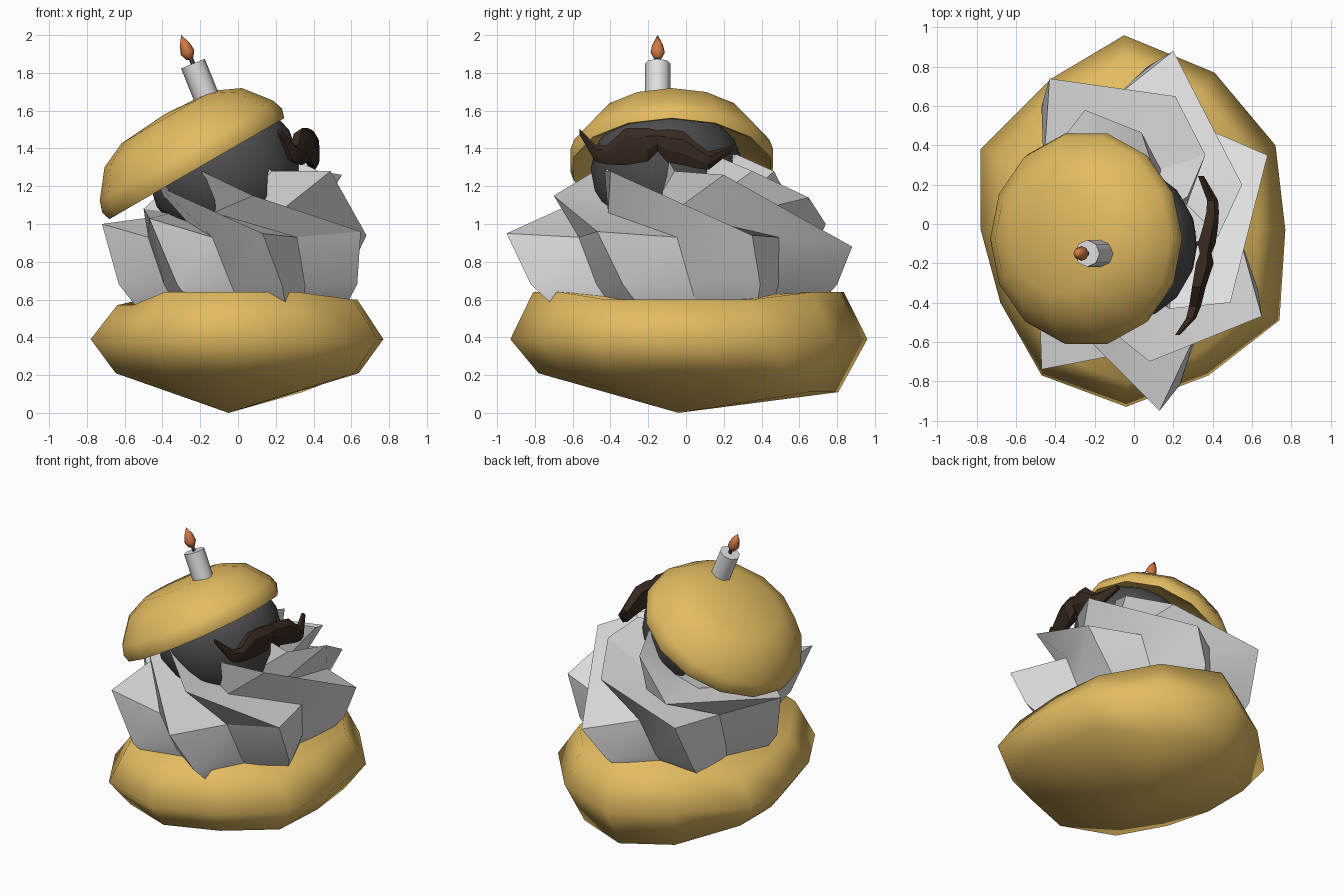
import bpy, bmesh, math
from mathutils import Vector, Matrix

if "Cube" in bpy.data.objects:
    bpy.data.objects.remove(bpy.data.objects["Cube"], do_unlink=True)


def material(name, rgb):
    m = bpy.data.materials.new(name)
    m.use_nodes = True
    m.diffuse_color = (*rgb, 1)
    m.node_tree.nodes["Principled BSDF"].inputs["Base Color"].default_value = (*rgb, 1)
    return m


gold = material("golden bread", (0.77, 0.5, 0.12))
white = material("white cream", (0.74, 0.74, 0.74))
grey = material("dark grey", (0.075, 0.075, 0.078))
brown = material("dark brown", (0.038, 0.022, 0.014))
orange = material("flame orange", (0.64, 0.19, 0.06))


def loft(name, rings, mat, start=None, end=None, angle=35, matrix=None):
    """Skin equal-length closed rings; ends close to a point or a flat face."""
    bm = bmesh.new()
    rows = [[bm.verts.new(p) for p in ring] for ring in rings]
    n = len(rows[0])
    for a, b in zip(rows, rows[1:]):
        for i in range(n):
            j = (i + 1) % n
            bm.faces.new((a[i], a[j], b[j], b[i]))
    for row, pole in ((rows[0], start), (rows[-1], end)):
        if pole is None:
            bm.faces.new(row)
        else:
            tip = bm.verts.new(pole)
            for i in range(n):
                bm.faces.new((row[i], row[(i + 1) % n], tip))
    bmesh.ops.recalc_face_normals(bm, faces=bm.faces)
    if matrix:
        bm.transform(matrix)
    mesh = bpy.data.meshes.new(name)
    bm.to_mesh(mesh)
    bm.free()
    obj = bpy.data.objects.new(name, mesh)
    bpy.context.collection.objects.link(obj)
    mesh.materials.append(mat)
    bpy.ops.object.select_all(action="DESELECT")
    obj.select_set(True)
    bpy.context.view_layer.objects.active = obj
    bpy.ops.object.shade_smooth_by_angle(angle=math.radians(angle))
    return obj


def circle(r, z, n):
    return [(r * math.cos(t), r * math.sin(t), z)
            for t in (2 * math.pi * i / n for i in range(n))]


def tilted(origin, degrees):
    return Matrix.Translation(origin) @ Matrix.Rotation(math.radians(degrees), 4, "Y")


# Lower bun: one uneven outline, scaled into lower, widest and upper rings
outline = [(-.05, .96), (.41, .77), (.72, .4), (.77, -.03), (.74, -.49), (.38, -.77),
           (-.04, -.93), (-.47, -.77), (-.68, -.4), (-.78, -.03), (-.78, .38), (-.42, .74)]
lower = [(x * .83, y * .84, .11 if y > .6 else .21) for x, y in outline]
widest = [(x, y, .39) for x, y in outline]
upper = [(x * .82, y * .87, .57 if x < -.6 else .6 if x > .6 else .64) for x, y in outline]
loft("lower_bun", [lower, widest, upper], gold, (-.05, -.04, 0), (0, 0, .6), 85)

# Whipped cream: twisted star with seven ridges
mid_tips = [(.13, -.95, .95), (.65, -.47, .96), (.68, .35, .94), (.2, .88, .88),
            (-.43, .74, 1.0), (-.72, -.03, 1.0), (-.47, -.74, 1.03)]
top_tips = [(-.42, -.4, 1.2), (.08, -.7, 1.15), (.49, -.4, 1.28), (.55, .2, 1.26),
            (.21, .65, 1.14), (-.25, .58, 1.06), (-.5, .12, 1.08)]


def star(tips, valley, valley_z):
    ring = []
    for i, tip in enumerate(tips):
        nxt = tips[(i + 1) % len(tips)]
        ring.append(tip)
        ring.append(((tip[0] + nxt[0]) / 2 * valley, (tip[1] + nxt[1]) / 2 * valley, valley_z))
    return ring


def turned(tips, degrees, scale, z):
    rot = Matrix.Rotation(math.radians(degrees), 3, "Z")
    out = []
    for x, y, _ in tips:
        p = rot @ Vector((x, y, 0)) * scale
        out.append((p.x, p.y, z))
    return out


loft("whipped_cream", [star(turned(mid_tips, 12, .78, .57), .85, .58),
                       star(turned(mid_tips, 8, .89, .68), .82, .68),
                       star(mid_tips, .8, .93),
                       star(top_tips, .75, 1.06),
                       star(turned(top_tips, -28, .74, 1.28), .68, 1.1),
                       star(turned(top_tips, -45, .45, 1.37), .6, 1.15)],
     white, (0, 0, .56), (-.05, -.05, 1.28), 30)

# Round head, flattened on top so that it sits inside the cap
head_profile = [(math.sin(a), -math.cos(a)) for a in (math.pi * i / 10 for i in range(1, 10))]
loft("head", [circle(.405 * r, h * (.405 if h < 0 else .29), 16) for r, h in head_profile], grey,
     (0, 0, -.405), (0, 0, .29), 60, tilted((-.08, -.1, 1.295), -30))

# Bun cap tipped back, with a shallow hollow underneath
cap_profile = [(.42, .08), (.51, .01), (.535, 0), (.55, .05), (.53, .11), (.42, .25), (.28, .315)]
loft("bun_cap", [circle(r, h, 14) for r, h in cap_profile], gold,
     (0, 0, .12), (0, 0, .335), 50, tilted((-.218, -.075, 1.293), -30))

# Candle, wick and flame share one leaning axis
lean = tilted((-.13, -.15, 1.58), -22)
loft("candle", [circle(.068, h, 8) for h in (0, .29)], white, angle=50, matrix=lean)
loft("wick", [circle(.012, h, 6) for h in (.28, .35)], grey, matrix=lean)
flame_lean = tilted((-.255, -.15, 1.875), -20)
loft("flame", [circle(r, h, 8) for r, h in ((.02, 0), (.038, .035), (.028, .08))], orange,
     (0, 0, -.005), (0, 0, .133), 70, flame_lean)

# Moustache: stations of centre, half height and half thickness
stations = [(.22, -.565, 1.49, .015, .012), (.29, -.48, 1.375, .045, .025),
            (.31, -.42, 1.365, .05, .03), (.33, -.32, 1.41, .098, .035),
            (.36, -.2, 1.42, .088, .045), (.365, -.15, 1.44, .055, .03),
            (.37, -.1, 1.415, .088, .045), (.39, -.01, 1.4, .09, .038),
            (.4, .06, 1.36, .066, .032), (.4, .12, 1.335, .048, .028),
            (.34, .245, 1.4, .015, .015)]
sections = [[(x + t, y, z + h * .5), (x + t * .3, y, z + h), (x - t, y, z + h * .7),
             (x - t, y, z - h * .7), (x + t * .3, y, z - h), (x + t, y, z - h * .3)]
            for x, y, z, h, t in stations]
loft("moustache", sections, brown, angle=25)
